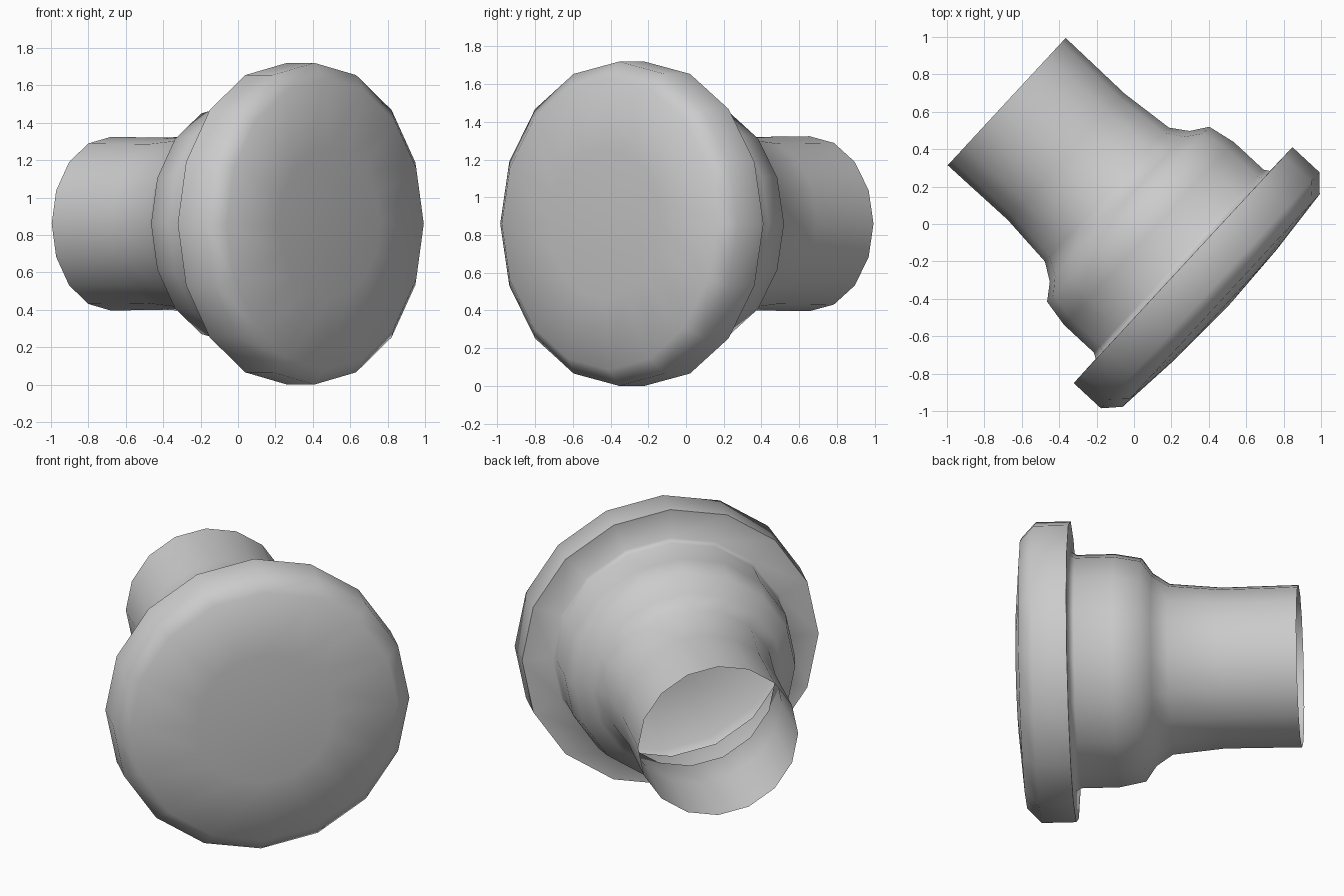
import bpy, bmesh, math
from mathutils import Vector

if "Cube" in bpy.data.objects:
    bpy.data.objects.remove(bpy.data.objects["Cube"])

SIDES = 16
axis = Vector((0.7335, -0.68, 0)).normalized()
side = Vector((0.68, 0.7335, 0)).normalized()
up = Vector((0, 0, 1))
origin = Vector((0.0116, 0.0125, 0.86))

# profile: (distance along axis, radius), open stem end to domed front face
profile = [(-0.944, 0.464), (-0.51, 0.46), (-0.213, 0.488), (-0.12, 0.55),
           (-0.058, 0.638), (0.093, 0.667), (0.31, 0.667), (0.34, 0.685),
           (0.342, 0.86), (0.54, 0.86), (0.62, 0.775), (0.653, 0.40)]
tip = 0.668


def ring(bm, t, r):
    pts = []
    for i in range(SIDES):
        a = 2 * math.pi * i / SIDES
        pts.append(bm.verts.new(origin + axis * t
                                + side * (r * math.cos(a)) + up * (r * math.sin(a))))
    return pts


# knob shell: lathed stem, collar and disc, hollow and open at the stem end
bm = bmesh.new()
rings = [ring(bm, t, r) for t, r in profile]
for a, b in zip(rings, rings[1:]):
    for i in range(SIDES):
        j = (i + 1) % SIDES
        bm.faces.new((a[i], a[j], b[j], b[i]))

# shallow domed front
centre = bm.verts.new(origin + axis * tip)
for i in range(SIDES):
    bm.faces.new((rings[-1][i], rings[-1][(i + 1) % SIDES], centre))

# make the shell face outwards
bm.normal_update()
f = bm.faces[0] if not bm.faces.ensure_lookup_table() else None
c = f.calc_center_median() - origin
if f.normal.dot(c - axis * c.dot(axis)) < 0:
    bmesh.ops.reverse_faces(bm, faces=bm.faces[:])

mesh = bpy.data.meshes.new("knob")
bm.to_mesh(mesh)
bm.free()
knob = bpy.data.objects.new("knob", mesh)
bpy.context.collection.objects.link(knob)
bpy.context.view_layer.objects.active = knob
knob.select_set(True)
bpy.ops.object.shade_smooth_by_angle(angle=math.radians(60))
